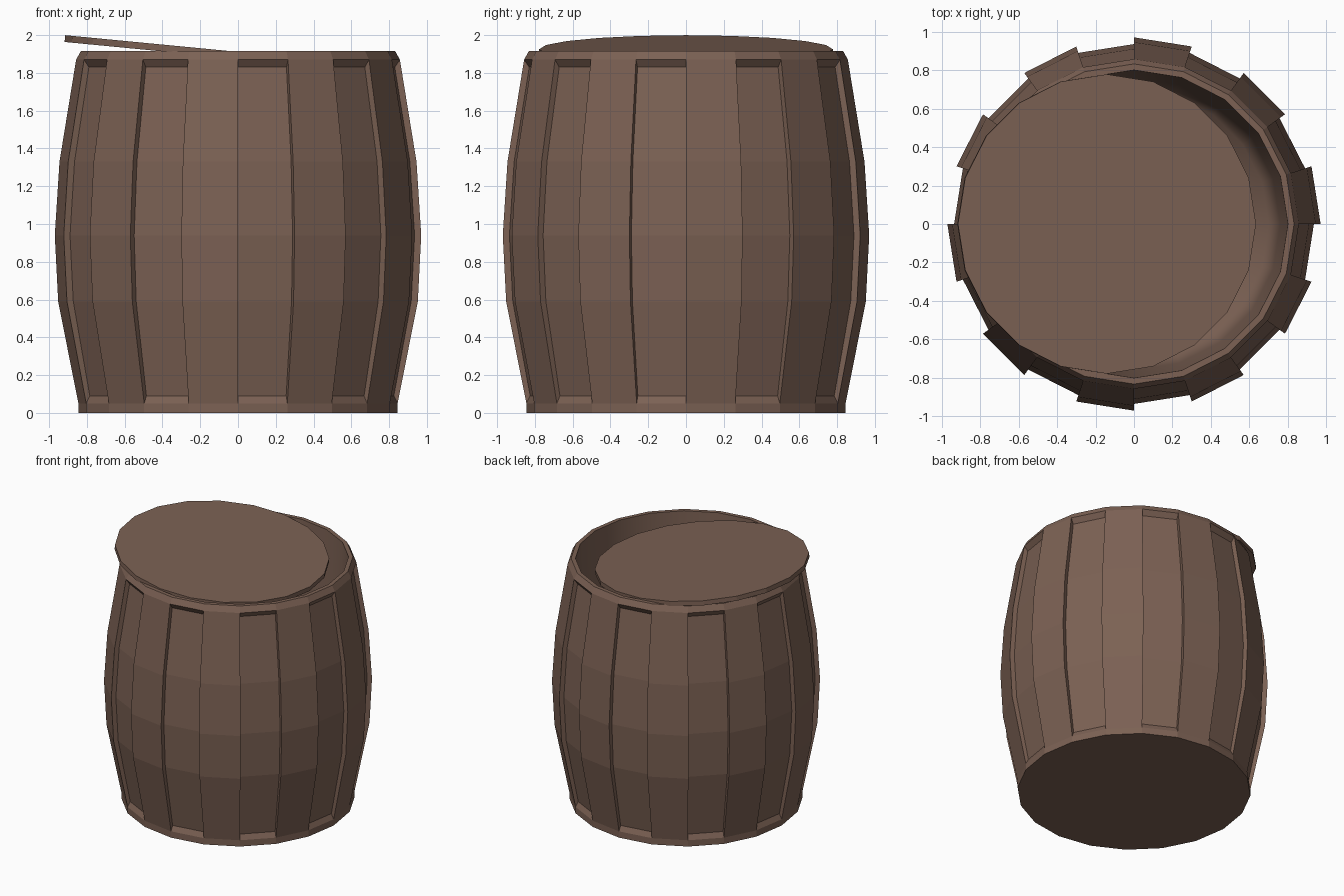
import bpy, bmesh, math
from mathutils import Matrix

if "Cube" in bpy.data.objects:
    bpy.data.objects.remove(bpy.data.objects["Cube"])

N = 20
STEP = 2 * math.pi / N

brown = bpy.data.materials.new("dark_brown_wood")
brown.diffuse_color = (0.2, 0.12, 0.088, 1)
brown.use_nodes = True
brown.node_tree.nodes["Principled BSDF"].inputs["Base Color"].default_value = brown.diffuse_color


def finish(bm, name):
    bmesh.ops.remove_doubles(bm, verts=bm.verts, dist=0.0005)
    bmesh.ops.recalc_face_normals(bm, faces=bm.faces)
    me = bpy.data.meshes.new(name)
    bm.to_mesh(me)
    bm.free()
    me.materials.append(brown)
    ob = bpy.data.objects.new(name, me)
    bpy.context.collection.objects.link(ob)
    return ob


def pt(rz, i):
    a = i * STEP
    return (rz[0] * math.cos(a), rz[0] * math.sin(a), rz[1])


# Profiles as (radius, height)
stave = [(0.845, 0.05), (0.952, 0.59), (0.97, 0.94), (0.945, 1.33), (0.857, 1.87)]
recess = [(0.825, 0.09), (0.917, 0.59), (0.935, 0.94), (0.91, 1.33), (0.83, 1.83)]
foot = (0.845, 0.0)
rim_out, rim_in = (0.832, 1.915), (0.80, 1.915)
cavity = [rim_in, (0.785, 1.5), (0.76, 0.9), (0.70, 0.2)]

bm = bmesh.new()


def quad(*pts, smooth=False):
    f = bm.faces.new([bm.verts.new(p) for p in pts])
    f.smooth = smooth


def strip(profile, i, smooth=False):
    for a, b in zip(profile, profile[1:]):
        quad(pt(a, i), pt(a, i + 1), pt(b, i + 1), pt(b, i), smooth=smooth)


for i in range(N):
    # Bottom hoop, top hoop, rim and hollow inside
    strip([foot, stave[0]], i)
    strip([stave[-1], rim_out, rim_in], i)
    strip(cavity, i, smooth=True)
    if i % 2 == 0:
        # Raised stave
        strip(stave, i)
    else:
        # Recessed stave with sloped ends and side walls
        strip([stave[0]] + recess + [stave[-1]], i)
        for k in (i, i + 1):
            for j in range(len(stave) - 1):
                quad(pt(stave[j], k), pt(stave[j + 1], k),
                     pt(recess[j + 1], k), pt(recess[j], k))

# Underside and inner floor
quad(*[pt(foot, i) for i in range(N)])
quad(*[pt(cavity[-1], i) for i in range(N)], smooth=True)
bmesh.ops.remove_doubles(bm, verts=bm.verts, dist=0.0005)
for e in bm.edges:
    if len({f.smooth for f in e.link_faces}) > 1:
        e.smooth = False
finish(bm, "barrel")

# Loose lid, tilted and slid to the left
bm = bmesh.new()
bmesh.ops.create_cone(bm, cap_ends=True, segments=N, radius1=0.778,
                      radius2=0.778, depth=0.036)
start = min(math.atan2(v.co.y, v.co.x) % STEP for v in bm.verts)
bmesh.ops.transform(bm, verts=bm.verts, matrix=Matrix.Translation((-0.142, 0, 1.907))
                    @ Matrix.Rotation(math.radians(5.5), 4, 'Y')
                    @ Matrix.Rotation(-start, 4, 'Z'))
finish(bm, "lid")
